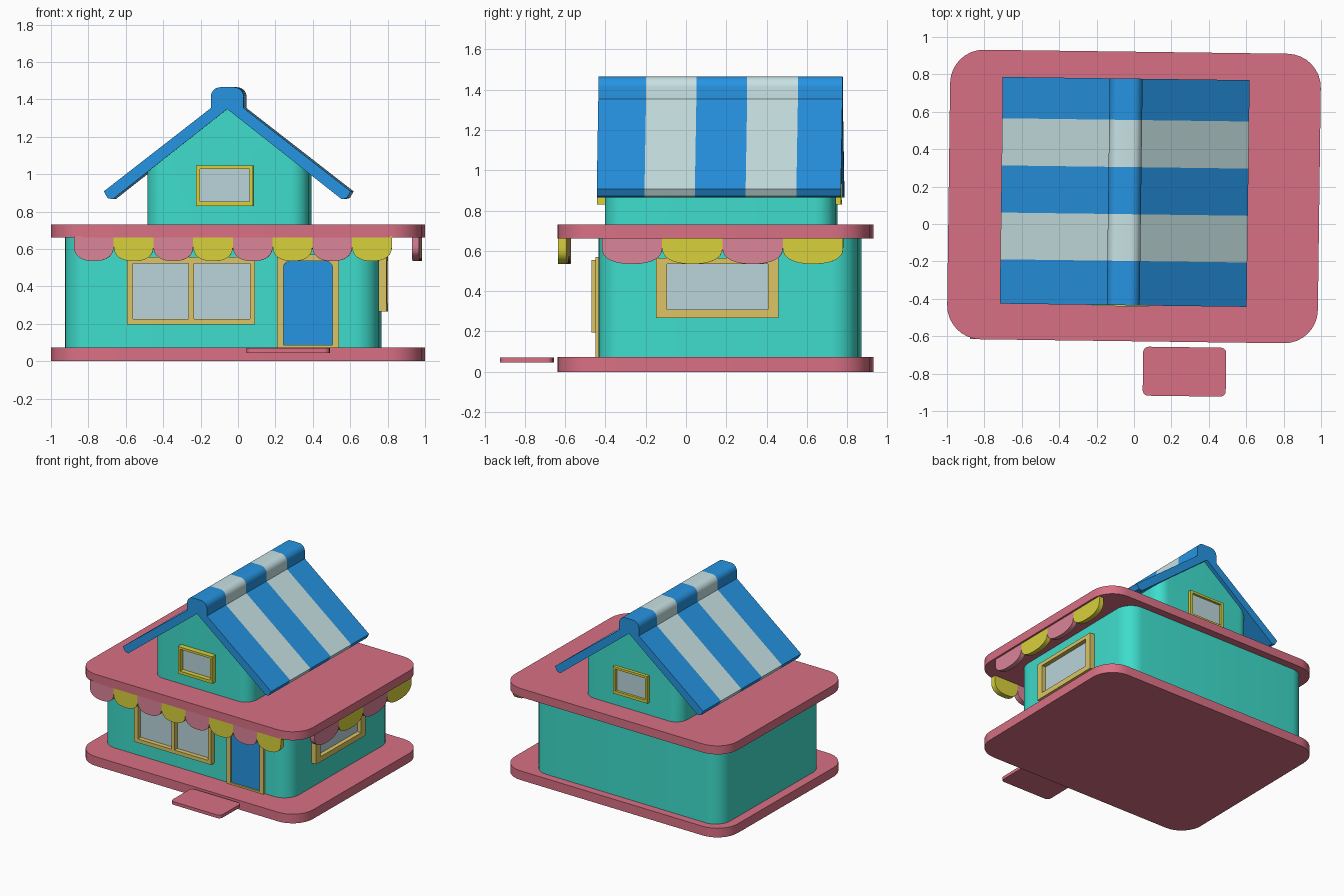
import bpy, bmesh, math
from mathutils import Matrix, Vector

if "Cube" in bpy.data.objects:
    bpy.data.objects.remove(bpy.data.objects["Cube"])


def material(name, r, g, b):
    m = bpy.data.materials.new(name)
    lin = [((c / 255 + 0.055) / 1.055) ** 2.4 for c in (r, g, b)]
    m.diffuse_color = (*lin, 1)
    m.use_nodes = True
    m.node_tree.nodes["Principled BSDF"].inputs["Base Color"].default_value = m.diffuse_color
    return m


TEAL = material("teal_wall", 62, 221, 204)
ROSE = material("rose_slab", 217, 112, 132)
PINK = material("light_pink", 219, 132, 152)
YELLOW = material("yellow", 217, 209, 60)
TAN = material("tan_frame", 220, 197, 100)
BLUE = material("blue", 38, 148, 226)
WHITE = material("pale_white", 200, 226, 228)
GLASS = material("glass", 187, 213, 219)

# The whole shop is turned very slightly about its middle
PIVOT = Matrix.Translation((0, 0.15, 0))
TILT = PIVOT @ Matrix.Rotation(math.radians(-0.75), 4, 'Z') @ PIVOT.inverted()


def finish(name, bm, mats, origin=(0, 0, 0), angle=0):
    bmesh.ops.recalc_face_normals(bm, faces=bm.faces)
    me = bpy.data.meshes.new(name)
    bm.to_mesh(me)
    bm.free()
    for m in mats:
        me.materials.append(m)
    ob = bpy.data.objects.new(name, me)
    bpy.context.collection.objects.link(ob)
    ob.matrix_world = (TILT @ Matrix.Translation(origin)
                       @ Matrix.Rotation(math.radians(angle), 4, 'Z'))
    return ob


def loft(pts, levels, upright=True):
    """Extrude an outline through levels: along y if upright, else along z.
    Bands alternate between material 0 and 1."""
    bm = bmesh.new()
    rings = [[bm.verts.new((a, d, b) if upright else (a, b, d)) for a, b in pts]
             for d in levels]
    n = len(pts)
    for k in range(len(levels) - 1):
        for i in range(n):
            j = (i + 1) % n
            f = bm.faces.new((rings[k][i], rings[k][j], rings[k + 1][j], rings[k + 1][i]))
            f.material_index = k % 2
    bm.faces.new(rings[0])
    bm.faces.new(rings[-1])
    return bm


def arc(cx, cy, r, a0, a1, steps=8):
    return [(cx + r * math.cos(math.radians(a0 + (a1 - a0) * i / steps)),
             cy + r * math.sin(math.radians(a0 + (a1 - a0) * i / steps)))
            for i in range(steps + 1)]


def rounded(cx, cy, hx, hy, r):
    pts = []
    for q, (sx, sy) in enumerate([(1, 1), (-1, 1), (-1, -1), (1, -1)]):
        pts += arc(cx + sx * (hx - r), cy + sy * (hy - r), r, 90 * q, 90 * q + 90)
    return pts


def rect(x0, x1, z0, z1):
    return [(x0, z0), (x1, z0), (x1, z1), (x0, z1)]


def window(name, us, zs, depth, mat, origin, angle):
    """Frame on a grid of cut lines, open in the odd cells, with glass behind."""
    bm = bmesh.new()
    v = [[bm.verts.new((u, 0.01, z)) for z in zs] for u in us]
    for i in range(len(us) - 1):
        for j in range(len(zs) - 1):
            if not (i % 2 and j % 2):
                bm.faces.new((v[i][j], v[i + 1][j], v[i + 1][j + 1], v[i][j + 1]))
    ext = bmesh.ops.extrude_face_region(bm, geom=bm.faces[:])["geom"]
    for e in ext:
        if isinstance(e, bmesh.types.BMVert):
            e.co.y = -depth
    # keep the back faces of the frame
    for hole in [f for f in bm.verts if not f.link_faces]:
        bm.verts.remove(hole)
    finish(name + "_frame", bm, [mat], origin, angle)
    finish(name + "_glass", loft(rect(us[0] + .005, us[-1] - .005, zs[0] + .005, zs[-1] - .005),
                                 (0.002, -0.006)), [GLASS], origin, angle)


# Base, flat roof slab and doorstep
for name, z0, z1 in (("base", 0, 0.073), ("flat_roof", 0.662, 0.73)):
    finish(name, loft(rounded(0, 0.147, 0.991, 0.774, 0.18), (z0, z1), False), [ROSE])
finish("doorstep", loft(rounded(0.282, -0.786, 0.222, 0.131, 0.03), (0.045, 0.07), False), [ROSE])

# Ground floor walls
finish("shop_walls", loft(rounded(-0.08, 0.2175, 0.8385, 0.6425, 0.13), (0.06, 0.68), False), [TEAL])

# Upper walls, trimmed to a gable by the roof slopes
CX = -0.05
bm = loft(rounded(CX + .004, 0.174, 0.432, 0.572, 0.1), (0.72, 1.5), False)
for s in (-1, 1):
    bmesh.ops.bisect_plane(bm, geom=bm.verts[:] + bm.edges[:] + bm.faces[:],
                           plane_co=(CX, 0, 1.354),
                           plane_no=Vector((s * 0.787, 0, 1)).normalized(), clear_outer=True)
    bmesh.ops.holes_fill(bm, edges=bm.edges[:], sides=0)
finish("upper_walls", bm, [TEAL])

# Striped gable roof with a rounded ridge
half = [(0.612, 0.866), (0.640, 0.872), (0.66, 0.908), (0.088, 1.353)]
half += arc(0.036, 1.413, 0.052, 0, 90)
outline = [(0, 1.348)] + half + [(-x, z) for x, z in reversed(half)]
finish("striped_roof", loft([(CX + x, z) for x, z in outline],
                            (-0.435, -0.198, 0.052, 0.304, 0.556, 0.777)), [BLUE, WHITE])

# Gable windows, front and back
us = [-0.153, -0.132, 0.132, 0.153]
zs = [0.83, 0.853, 1.027, 1.045]
window("front_gable_window", us, zs, 0.043, YELLOW, (-0.064, -0.398, 0), 0)
window("back_gable_window", us, zs, 0.025, YELLOW, (-0.055, 0.746, 0), 180)

# Shop windows, front and right
window("front_window", [-0.342, -0.310, -0.012, 0.016, 0.315, 0.343],
       [0.195, 0.225, 0.521, 0.556], 0.042, TAN, (-0.244, -0.425, 0), 0)
window("right_window", [-0.304, -0.250, 0.252, 0.304],
       [0.266, 0.308, 0.535, 0.565], 0.04, TAN, (0.7585, 0.165, 0), 90)

# Door with frame and sill
DOOR = (0.382, -0.425, 0)
arch = [(0.131, 0.07)] + arc(0.096, 0.5, 0.035, 0, 90) + arc(-0.096, 0.5, 0.035, 90, 180) + [(-0.131, 0.07)]
finish("door_frame", loft([(-0.166, 0.07), (-0.166, 0.57), (0.166, 0.57), (0.166, 0.07)] + arch,
                          (0.01, -0.016)), [TAN], DOOR)
finish("door_sill", loft(rect(-0.131, 0.131, 0.07, 0.086), (0.01, -0.016)), [TAN], DOOR)
finish("door", loft([(x * 0.995, z) for x, z in arch], (0.004, -0.005)), [BLUE], DOOR)


# Scalloped awnings, front and right
def awning(name, count, width, thick, origin, angle):
    for i in range(count):
        c = (i - (count - 1) / 2) * width
        pts = [(c + width / 2, 0.67)]
        for k in range(17):
            a = math.pi * k / 16
            co, si = math.cos(a), math.sin(a)
            pts.append((c + math.copysign(abs(co) ** 0.85, co) * width / 2,
                        0.615 - 0.08 * abs(si) ** 0.85))
        pts.append((c - width / 2, 0.67))
        finish(f"{name}_{i + 1}", loft(pts, (-thick / 2, thick / 2)),
               [YELLOW if i % 2 else PINK], origin, angle)


awning("front_awning", 8, 0.2125, 0.043, (-0.017, -0.604, 0), 0)
awning("right_awning", 4, 0.2995, 0.038, (0.957, 0.194, 0), 90)

# Smooth the curves, keep the corners sharp
bpy.ops.object.select_all(action='SELECT')
bpy.context.view_layer.objects.active = bpy.context.selected_objects[0]
bpy.ops.object.shade_smooth_by_angle(angle=math.radians(32))
